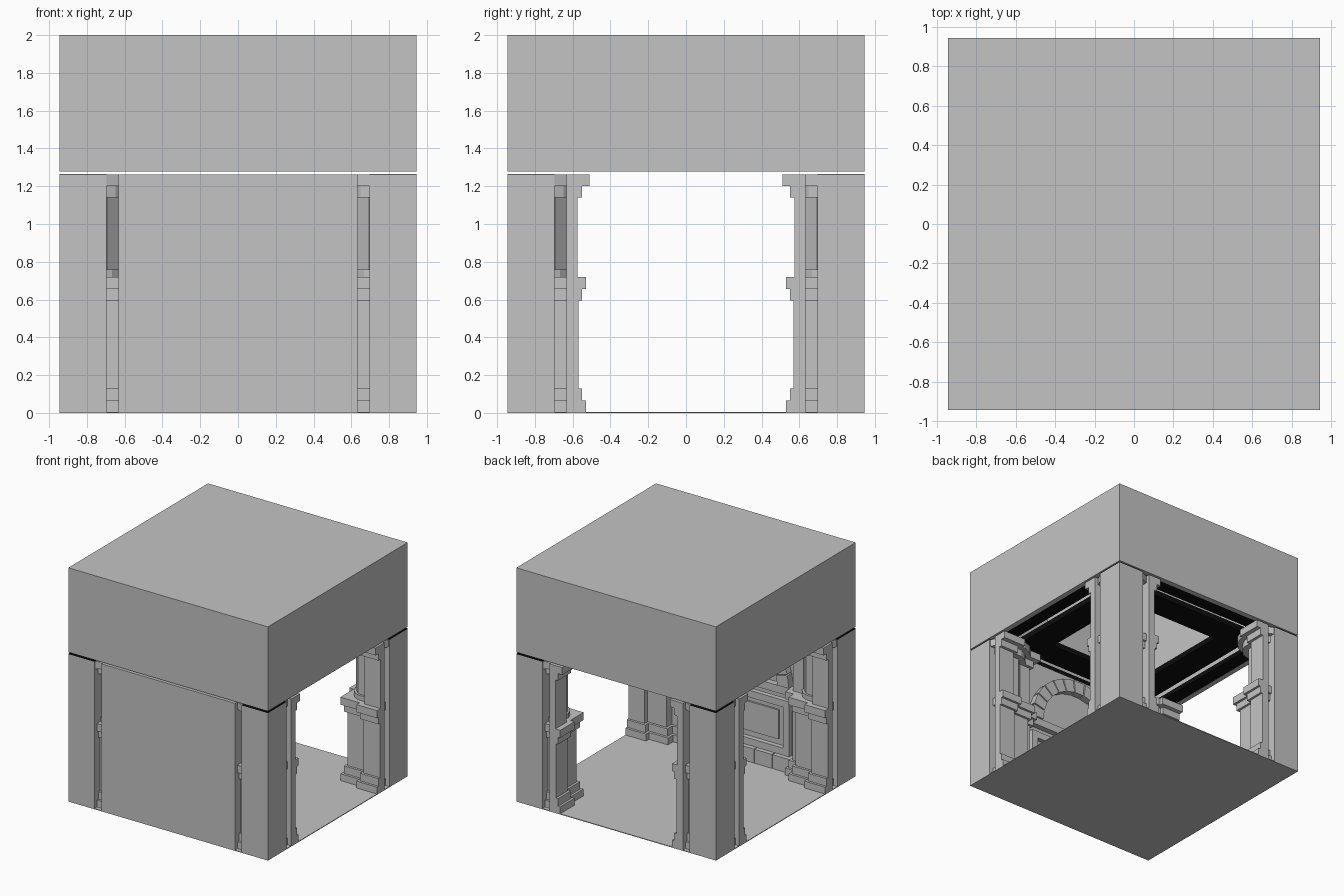
import bpy, bmesh, math
from mathutils import Matrix, Vector

old = bpy.data.objects.get("Cube")
if old:
    bpy.data.objects.remove(old, do_unlink=True)


def material(name, rgb):
    m = bpy.data.materials.new(name)
    m.use_nodes = True
    m.diffuse_color = (*rgb, 1)
    for n in m.node_tree.nodes:
        if n.type == 'BSDF_PRINCIPLED':
            n.inputs["Base Color"].default_value = (*rgb, 1)
            n.inputs["Roughness"].default_value = 0.8
    return m


STONE = material("grey stone", (0.55, 0.55, 0.55))
BLACK = material("black trim", (0.004, 0.004, 0.004))


def box(bm, x0, x1, y0, y1, z0, z1):
    size = Matrix.Diagonal((abs(x1 - x0), abs(y1 - y0), abs(z1 - z0), 1))
    mid = Vector((x0 + x1, y0 + y1, z0 + z1)) / 2
    bmesh.ops.create_cube(bm, size=1, matrix=Matrix.Translation(mid) @ size)


def drum(bm, x, y, apothem, z0, z1, sides):
    r = apothem / math.cos(math.pi / sides)
    place = Matrix.Translation((x, y, (z0 + z1) / 2)) @ Matrix.Rotation(math.pi / sides, 4, 'Z')
    bmesh.ops.create_cone(bm, cap_ends=True, segments=sides, radius1=r, radius2=r,
                          depth=z1 - z0, matrix=place)


def finish(bm, name, mat=STONE, turn=0):
    bmesh.ops.rotate(bm, verts=bm.verts, matrix=Matrix.Rotation(turn, 3, 'Z'))
    bmesh.ops.recalc_face_normals(bm, faces=bm.faces)
    mesh = bpy.data.meshes.new(name)
    bm.to_mesh(mesh)
    bm.free()
    ob = bpy.data.objects.new(name, mesh)
    ob.data.materials.append(mat)
    bpy.context.collection.objects.link(ob)
    return ob


def square_ring(bm, inner, outer, z0, z1):
    for s in (-1, 1):
        box(bm, s * inner, s * outer, -outer, outer, z0, z1)
        box(bm, -inner, inner, s * inner, s * outer, z0, z1)


HALF = 0.945
TOP = 1.262

# heights and reach of the moulding steps shared by all pilasters
STEPS = [(0, 0.065, 0.04), (0.065, 0.13, 0.02), (0.13, 0.595, 0),
         (0.595, 0.655, 0.02), (0.655, 0.72, 0.04), (0.72, 1.14, -0.005),
         (1.14, 1.2, 0.02), (1.2, TOP, 0.06)]

# floor slab
bm = bmesh.new()
box(bm, -HALF, HALF, -HALF, HALF, 0, 0.006)
finish(bm, "floor")

for i in range(4):
    turn = i * math.pi / 2

    # square corner pier
    bm = bmesh.new()
    box(bm, 0.697, HALF, 0.697, HALF, 0, TOP)
    finish(bm, "corner_pier", STONE, turn)
    bm = bmesh.new()
    box(bm, 0.697, HALF, 0.697, HALF, TOP, TOP + 0.004)
    finish(bm, "pier_cap_plate", BLACK, turn)

    # column on a square pedestal, engaged in the pier
    bm = bmesh.new()
    c = 0.74
    for z0, z1, e in STEPS[:5]:
        w = 0.13 + e
        box(bm, c - w, c + w, c - w, c + w, z0, z1)
    drum(bm, c, c, 0.13, 0.72, 0.76, 16)
    drum(bm, c, c, 0.11, 0.72, 1.15, 8)
    drum(bm, c, c, 0.16, 1.14, 1.2, 16)
    drum(bm, c, c, 0.2, 1.2, TOP, 16)
    finish(bm, "corner_column", STONE, turn)

# stepped jamb pilasters on the three open sides
for i, side in enumerate(("right", "back", "left")):
    for s in (-1, 1):
        bm = bmesh.new()
        for z0, z1, e in STEPS:
            box(bm, 0.79 - e, HALF, s * (0.57 - e), s * 0.632, z0, z1)
        finish(bm, side + "_jamb", STONE, i * math.pi / 2)

# closed front wall
bm = bmesh.new()
box(bm, -0.632, 0.632, -HALF, -0.75, 0, TOP)
finish(bm, "front_wall")

# stepped pilasters inside the front wall
for s in (-1, 1):
    bm = bmesh.new()
    for z0, z1, e in STEPS:
        box(bm, s * (0.53 - e), s * 0.632, -0.76, -0.68 + e, z0, z1)
    finish(bm, "wall_pilaster")

# blind arch made of wedge stones
bm = bmesh.new()
COUNT, GAP = 13, 0.012
for k in range(COUNT):
    a0 = math.pi * k / COUNT + GAP
    a1 = math.pi * (k + 1) / COUNT - GAP
    ring = [(r * math.cos(a), 0.72 + r * math.sin(a))
            for r, a in ((0.38, a0), (0.49, a0), (0.49, a1), (0.38, a1))]
    face = bm.faces.new([bm.verts.new((x, -0.755, z)) for x, z in ring])
    out = bmesh.ops.extrude_face_region(bm, geom=[face])
    moved = [v for v in out["geom"] if isinstance(v, bmesh.types.BMVert)]
    bmesh.ops.translate(bm, verts=moved, vec=(0, 0.065, 0))
finish(bm, "arch_stones")

# framed panel and stone plinth under the arch
bm = bmesh.new()
for s in (-1, 1):
    box(bm, s * 0.42, s * 0.48, -0.76, -0.71, 0.13, 0.6)
box(bm, -0.48, 0.48, -0.76, -0.71, 0.54, 0.6)
box(bm, -0.48, 0.48, -0.76, -0.71, 0.13, 0.19)
box(bm, -0.51, 0.51, -0.76, -0.7, 0.655, 0.72)
box(bm, -0.36, 0.36, -0.76, -0.735, 0.24, 0.49)
finish(bm, "wall_panel")
bm = bmesh.new()
STONES = 6
for k in range(STONES):
    x = -0.51 + k * 1.02 / STONES
    box(bm, x + 0.003, x + 1.02 / STONES - 0.003, -0.76, -0.68, 0, 0.125)
finish(bm, "wall_plinth")

# hollow roof block
ROOF = 1.278
bm = bmesh.new()
square_ring(bm, 0.9, HALF, ROOF, 1.96)
box(bm, -HALF, HALF, -HALF, HALF, 1.96, 2)
finish(bm, "roof_block")

# inner shaft of the roof opening
bm = bmesh.new()
square_ring(bm, 0.47, 0.5, ROOF + 0.03, 1.96)
finish(bm, "roof_shaft")

# dark ceiling mouldings around the opening
bm = bmesh.new()
square_ring(bm, 0.78, 0.94, ROOF + 0.001, ROOF + 0.04)
square_ring(bm, 0.465, 0.7, ROOF + 0.002, ROOF + 0.05)
finish(bm, "ceiling_moulding", BLACK)
bm = bmesh.new()
square_ring(bm, 0.69, 0.79, ROOF + 0.12, ROOF + 0.14)
finish(bm, "ceiling_channel")
